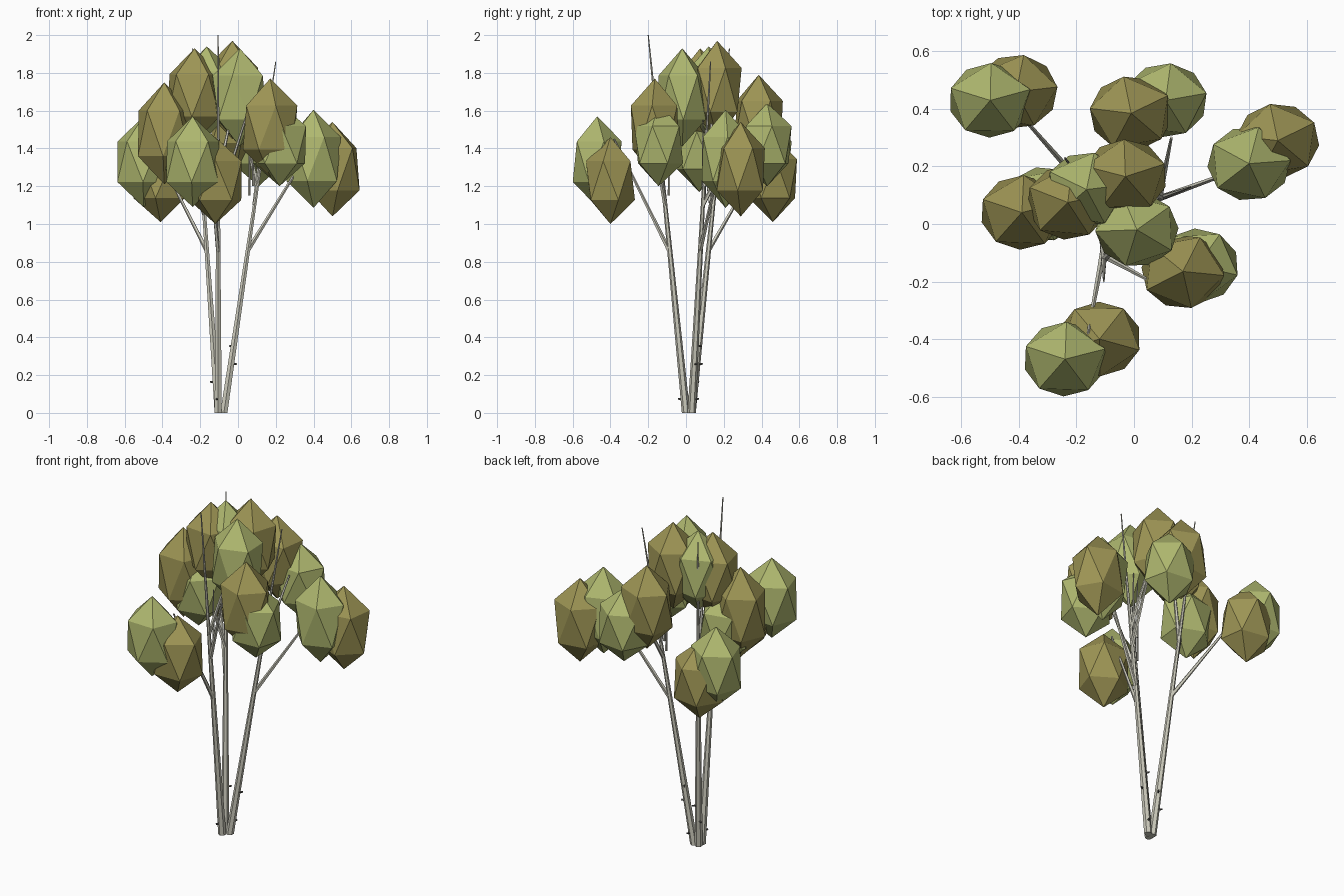
import bpy, bmesh, random
from mathutils import Vector, Matrix

if "Cube" in bpy.data.objects:
    bpy.data.objects.remove(bpy.data.objects["Cube"])

random.seed(4)


def material(name, rgb):
    m = bpy.data.materials.new(name)
    m.diffuse_color = (*rgb, 1)
    m.use_nodes = True
    m.node_tree.nodes["Principled BSDF"].inputs["Base Color"].default_value = m.diffuse_color
    return m


BARK = material("pale bark", (0.60, 0.59, 0.50))
DARK = material("dark twig", (0.12, 0.12, 0.11))
LIGHT = material("light leaf", (0.43, 0.48, 0.16))
OLIVE = material("olive leaf", (0.34, 0.30, 0.09))


def finish(bm, name, mat):
    me = bpy.data.meshes.new(name)
    bm.to_mesh(me)
    bm.free()
    me.materials.append(mat)
    ob = bpy.data.objects.new(name, me)
    bpy.context.collection.objects.link(ob)


def limb(name, a, b, r1, r2, mat=BARK, sides=6, flat=False):
    """Tapered low-poly limb between two points; flat keeps the base level."""
    a, b = Vector(a), Vector(b)
    d = b - a
    bm = bmesh.new()
    bmesh.ops.create_cone(bm, cap_ends=True, segments=sides, radius1=r1, radius2=r2, depth=1)
    q = d.to_track_quat('Z', 'Y').to_matrix().to_4x4()
    for v in bm.verts:
        t = v.co.z + 0.5
        off = Vector((v.co.x, v.co.y, 0))
        v.co = a + d * t + (off if flat else q @ off)
    bm.normal_update()
    finish(bm, name, mat)


def leaf_clump(name, c, s, mat):
    """Upright stretched icosahedron."""
    bm = bmesh.new()
    bmesh.ops.create_icosphere(bm, subdivisions=1, radius=1)
    bmesh.ops.rotate(bm, verts=bm.verts, matrix=Matrix.Rotation(random.uniform(0, 1.25), 3, 'Z'))
    for v in bm.verts:
        v.co = Vector(c) + Vector((v.co.x * s[0], v.co.y * s[1], v.co.z * s[2]))
    finish(bm, name, mat)


# three leaning stems: base, tip
stems = [((-0.105, 0.0, 0), (-0.105, -0.2, 2.0)),
         ((-0.075, 0.03, 0), (0.2, 0.13, 1.86)),
         ((-0.105, 0.03, 0), (-0.24, 0.23, 1.93))]
for i, (a, b) in enumerate(stems):
    limb(f"stem_{i}", a, b, 0.022, 0.003, flat=True)


def on_stem(i, z):
    a, b = map(Vector, stems[i])
    return a.lerp(b, z / b.z)


# side branches: stem, start height, end point
branches = [(0, 0.85, (-0.16, -0.38, 1.45)), (1, 0.86, (0.42, 0.21, 1.46)),
            (2, 0.86, (-0.43, 0.42, 1.38)), (0, 1.1, (0.06, -0.2, 1.62)),
            (1, 1.1, (0.13, 0.3, 1.5)), (2, 1.05, (-0.32, 0.07, 1.55)),
            (0, 1.25, (-0.03, -0.04, 1.6)), (1, 1.2, (0.0, 0.15, 1.65)),
            (2, 1.2, (-0.19, 0.1, 1.65))]
for i, (s, z, end) in enumerate(branches):
    limb(f"branch_{i}", on_stem(s, z), end, 0.012, 0.005, sides=5)

# thin upright shoots beside the stems
for i, (x, y, z) in enumerate([(0.06, 0.1, 1.15), (-0.1, -0.09, 1.15), (0.08, 0.09, 1.2)]):
    limb(f"shoot_{i}", (x, y, z), (x, y, z + 0.35), 0.007, 0.003, sides=5)

# tiny dark twig stubs low on the stems
for i, (s, z, dx, dy) in enumerate([(0, 0.07, -0.01, -0.035), (1, 0.07, 0.01, 0.035), (2, 0.16, -0.03, 0.02),
                                    (2, 0.255, 0.02, 0.03), (1, 0.255, 0.03, 0.01), (1, 0.35, -0.02, 0.03)]):
    p = on_stem(s, z)
    limb(f"twig_{i}", p, p + Vector((dx, dy, 0.004)), 0.006, 0.005, DARK, 5)

# leaf clumps
L, O = LIGHT, OLIVE
clumps = [
    (-0.50, 0.43, 1.33, 0.24, L), (-0.41, 0.46, 1.24, 0.23, O),
    (-0.01, 0.385, 1.54, 0.25, O), (0.11, 0.43, 1.42, 0.22, L),
    (0.40, 0.21, 1.345, 0.26, L), (0.50, 0.29, 1.29, 0.25, O),
    (0.17, -0.165, 1.51, 0.26, O), (0.22, -0.145, 1.42, 0.22, L),
    (-0.12, -0.40, 1.23, 0.23, O), (-0.24, -0.47, 1.33, 0.24, L),
    (0.01, -0.02, 1.67, 0.26, L), (-0.03, 0.165, 1.71, 0.26, O),
    (-0.23, 0.075, 1.68, 0.25, O), (-0.165, 0.12, 1.70, 0.24, L),
    (-0.39, 0.04, 1.48, 0.27, O), (-0.31, 0.07, 1.39, 0.22, L),
]
for i, (x, y, z, h, mat) in enumerate(clumps):
    leaf_clump(f"leaf_clump_{i}", (x, y, z), (0.162, 0.145, h), mat)
